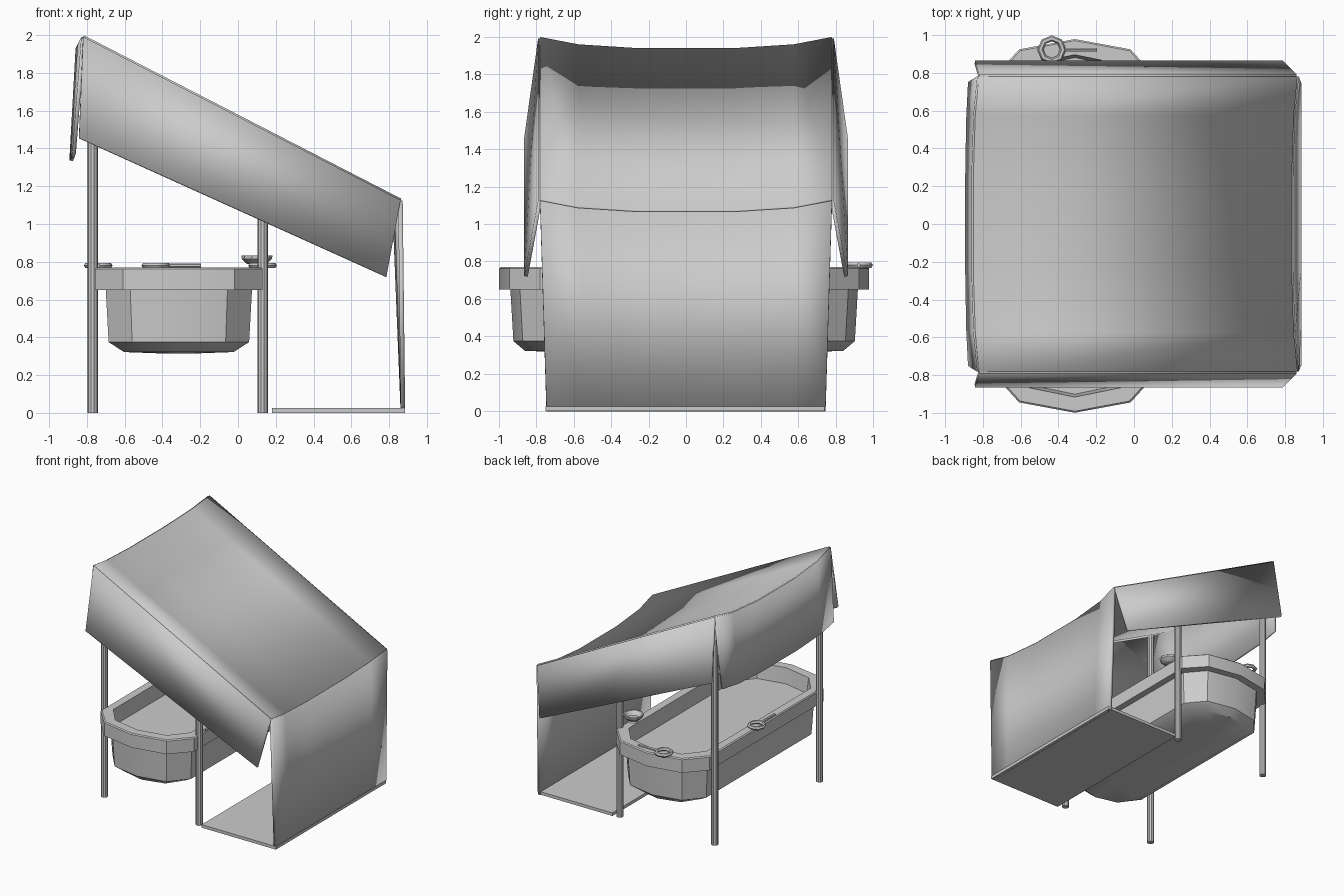
import bpy, bmesh, math
from mathutils import Vector

if "Cube" in bpy.data.objects:
    bpy.data.objects.remove(bpy.data.objects["Cube"])


def finish(name, bm, smooth=None):
    bmesh.ops.recalc_face_normals(bm, faces=bm.faces)
    me = bpy.data.meshes.new(name)
    bm.to_mesh(me)
    bm.free()
    ob = bpy.data.objects.new(name, me)
    bpy.context.collection.objects.link(ob)
    if smooth:
        bpy.ops.object.select_all(action='DESELECT')
        ob.select_set(True)
        bpy.context.view_layer.objects.active = ob
        bpy.ops.object.shade_smooth_by_angle(angle=math.radians(smooth))
    return ob


def sheet(name, edge_a, edge_b, thick=0.02, smooth=30):
    """Cloth strip ruled between two edges with equal point counts."""
    bm = bmesh.new()
    a = [bm.verts.new(p) for p in edge_a]
    b = [bm.verts.new(p) for p in edge_b]
    for i in range(len(a) - 1):
        bm.faces.new((a[i], a[i + 1], b[i + 1], b[i]))
    ob = finish(name, bm, smooth)
    mod = ob.modifiers.new("thickness", 'SOLIDIFY')
    mod.thickness = thick
    mod.offset = 0
    return ob


def loft(name, plan, levels, centre, smooth=35):
    """Stack scaled copies of a plan outline and cap both ends."""
    bm = bmesh.new()
    rings = [[bm.verts.new((centre[0] + x * w, centre[1] + y * l, z)) for x, y in plan]
             for w, l, z in levels]
    n = len(plan)
    for lo, hi in zip(rings, rings[1:]):
        for i in range(n):
            bm.faces.new((lo[i], lo[(i + 1) % n], hi[(i + 1) % n], hi[i]))
    bm.faces.new(rings[0])
    bm.faces.new(rings[-1])
    return finish(name, bm, smooth)


def circle(n):
    return [(math.cos(2 * math.pi * i / n), math.sin(2 * math.pi * i / n)) for i in range(n)]


def box(name, x0, x1, y0, y1, z0, z1):
    return loft(name, [(-1, -1), (1, -1), (1, 1), (-1, 1)],
                [((x1 - x0) / 2, (y1 - y0) / 2, z) for z in (z0, z1)],
                ((x0 + x1) / 2, (y0 + y1) / 2), None)


# Sagging canopy section: y position and amount of sag
SECTION = [(-1, 0), (-0.74, 0.65), (-0.32, 1), (0.32, 1), (0.74, 0.65), (1, 0)]


def sag_edge(x, z, half, dx=-0.03, dz=-0.06):
    return [(x + dx * s, half * y, z + dz * s) for y, s in SECTION]


high = sag_edge(-0.82, 1.99, 0.78)
low = sag_edge(0.86, 1.125, 0.78)
sheet("canopy_roof", high, low)
sheet("canopy_end_flap", high, sag_edge(-0.868, 1.375, 0.75, -0.015, -0.04))
sheet("canopy_wall", low, sag_edge(0.873, 0.0, 0.745, 0, 0), 0.024)

# Side flaps hanging from the sloped edges
for side, word in ((-1, "front"), (1, "back")):
    sheet("canopy_" + word + "_flap",
          [(-0.82, side * 0.78, 1.99), (0.86, side * 0.78, 1.125)],
          [(-0.842, side * 0.855, 1.455), (0.785, side * 0.855, 0.72)])

# Floor panel
box("floor_panel", 0.18, 0.885, -0.75, 0.74, 0, 0.026)

# Four posts
for x, top in ((-0.77, 1.94), (0.13, 1.475)):
    for y in (-0.71, 0.71):
        loft("post", circle(10), [(0.028, 0.028, 0), (0.028, 0.028, top)], (x, y))

# Tub with overhanging rim and raised inner floor
half = [(0, 1), (0.665, 0.945), (1, 0.78)]
plan = half + [(x, -y) for x, y in reversed(half)]
plan += [(-x, y) for x, y in reversed(plan) if x > 0]
loft("tub", plan,
     [(0.1, 0.6, 0.315), (0.29, 0.85, 0.322), (0.372, 0.912, 0.375), (0.387, 0.928, 0.65),
      (0.443, 0.988, 0.65), (0.443, 0.988, 0.762), (0.435, 0.98, 0.77),
      (0.368, 0.905, 0.77), (0.355, 0.89, 0.64)], (-0.313, -0.01))


# Hand rings with a straight handle, resting on the rim
def hand_ring(x, y, direction):
    bpy.ops.mesh.primitive_torus_add(location=(x, y, 0.78), major_segments=8, minor_segments=6,
                                     major_radius=0.06, minor_radius=0.016)
    bpy.context.object.name = "hand_ring"
    bpy.ops.object.shade_smooth_by_angle(angle=math.radians(40))
    d = Vector(direction)
    mid = Vector((x, y, 0.78)) + d * 0.15
    bpy.ops.mesh.primitive_cylinder_add(vertices=6, radius=0.011, depth=0.18, location=mid,
                                        rotation=d.to_track_quat('Z', 'Y').to_euler())
    bpy.context.object.name = "ring_handle"


hand_ring(-0.435, 0.922, (1, 0, 0))
hand_ring(-0.74, 0.1, (0, -1, 0))
hand_ring(0.13, -0.4, (0, -1, 0))

# Small footed bowl on the rim
loft("bowl", circle(10),
     [(r, r, z) for r, z in ((0.045, 0.765), (0.03, 0.785), (0.055, 0.79), (0.08, 0.815),
                             (0.082, 0.832), (0.07, 0.832), (0.045, 0.8))], (0.1, 0.57))
